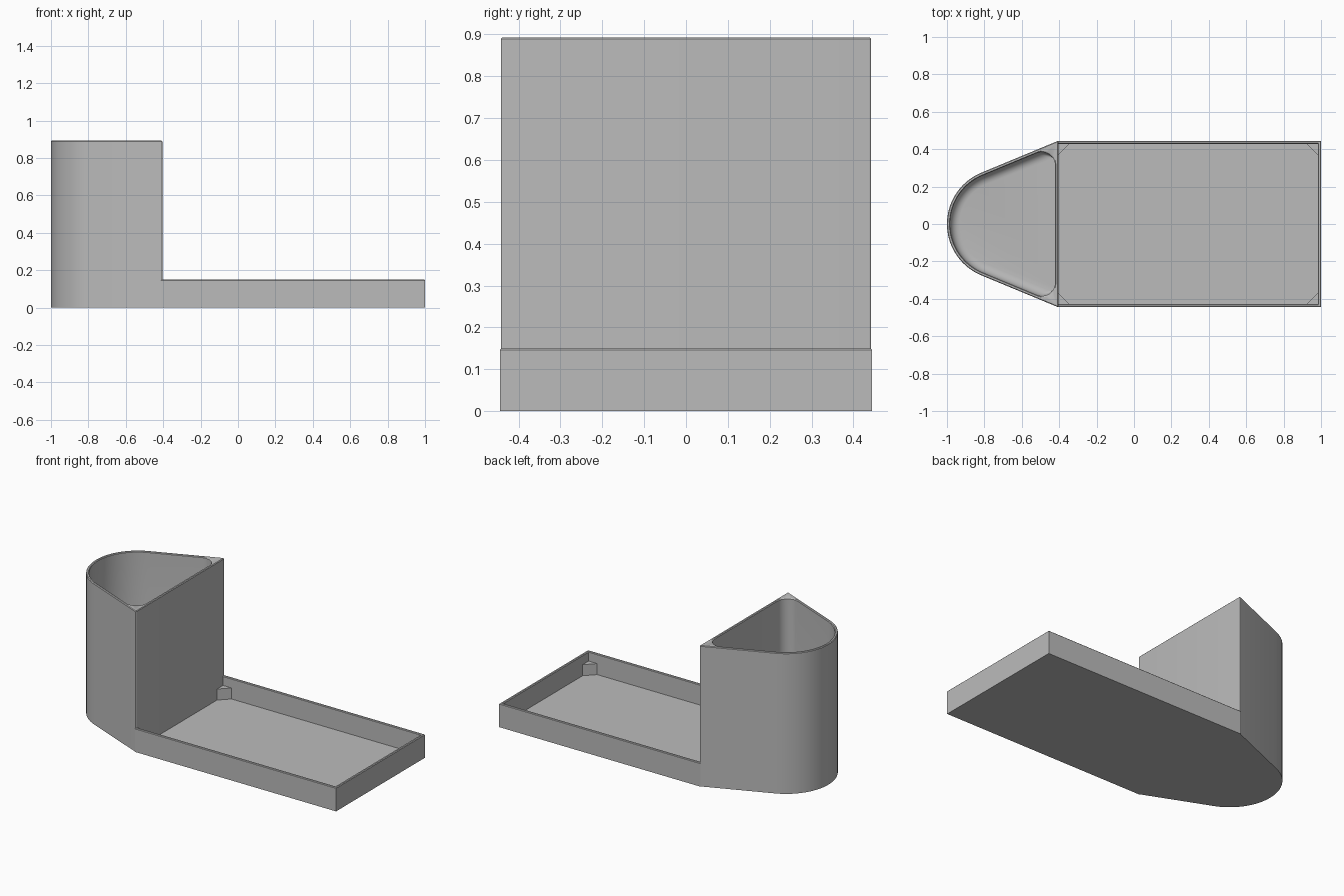
import bpy
import bmesh
from math import sin, cos, acos, atan2, hypot, pi

cube = bpy.data.objects.get("Cube")
if cube:
    bpy.data.objects.remove(cube, do_unlink=True)

grey = bpy.data.materials.new("plain_grey")
grey.use_nodes = True
colour = (0.5, 0.5, 0.5, 1)
grey.diffuse_color = colour
grey.node_tree.nodes["Principled BSDF"].inputs["Base Color"].default_value = colour

HALF = 0.445       # half width of the body
JOIN = -0.405      # plane where cup meets tray
RADIUS = 0.297     # rounded nose of the cup
NOSE = RADIUS - 1  # centre of the nose
WALL = 0.017
FLOOR = 0.02
SOFT = 0.004       # softened rim
CUP_TOP = 0.893
TRAY_TOP = 0.15

# direction of the tangent from nose to body corner
TANGENT = (atan2(HALF, JOIN - NOSE)
           + acos(RADIUS / hypot(HALF, JOIN - NOSE)))


def cup_ring(radius, right, fillet, z):
    """Teardrop outline: flat right side, filleted corners, round nose."""
    cx = right - fillet
    cy = (radius - fillet - cos(TANGENT) * (cx - NOSE)) / sin(TANGENT)
    half = [(cx + fillet * cos(TANGENT * i / 10),
             cy + fillet * sin(TANGENT * i / 10)) for i in range(11)]
    for i in range(21):
        a = TANGENT + (pi - TANGENT) * i / 20
        half.append((NOSE + radius * cos(a), radius * sin(a)))
    outline = half + [(x, -y) for x, y in reversed(half[:-1])]
    return [(x, y, z) for x, y in outline]


def box_ring(left, inset, z):
    right, side = 1 - inset, HALF - inset
    return [(right, -side, z), (right, side, z), (left, side, z), (left, -side, z)]


def loft(name, rings, smooth=True):
    """Skin a stack of matching rings and cap both ends."""
    bm = bmesh.new()
    loops = [[bm.verts.new(p) for p in ring] for ring in rings]
    for low, high in zip(loops, loops[1:]):
        for i in range(len(low)):
            j = (i + 1) % len(low)
            bm.faces.new((low[i], low[j], high[j], high[i]))
    bm.faces.new(loops[0][::-1])
    bm.faces.new(loops[-1])
    bmesh.ops.recalc_face_normals(bm, faces=bm.faces)
    mesh = bpy.data.meshes.new(name)
    bm.to_mesh(mesh)
    bm.free()
    mesh.materials.append(grey)
    obj = bpy.data.objects.new(name, mesh)
    bpy.context.collection.objects.link(obj)
    if smooth:
        bpy.ops.object.select_all(action='DESELECT')
        obj.select_set(True)
        bpy.context.view_layer.objects.active = obj
        bpy.ops.object.shade_smooth_by_angle(angle=pi / 6)
    return obj


# Cup: outer skin, softened rim, inner wall and rounded floor edge
inner = RADIUS - WALL
inner_right = JOIN - WALL
rings = [
    cup_ring(RADIUS, JOIN, 0.005, 0),
    cup_ring(RADIUS, JOIN, 0.005, CUP_TOP - SOFT),
    cup_ring(RADIUS - SOFT, JOIN - SOFT, 0.001, CUP_TOP),
    cup_ring(inner + SOFT, inner_right + SOFT, 0.07, CUP_TOP),
    cup_ring(inner, inner_right, 0.07, CUP_TOP - SOFT),
]
ROUND = 0.05
for i in range(7):
    a = pi / 2 * i / 6
    inset = ROUND * (1 - cos(a))
    rings.append(cup_ring(inner - inset, inner_right, 0.07 - inset,
                          FLOOR + ROUND * (1 - sin(a))))
loft("cup", rings)

# Tray: its left end is buried in the cup wall
buried = JOIN - 0.007
lip = JOIN - 0.002
loft("tray", [
    box_ring(buried, 0, 0),
    box_ring(buried, 0, TRAY_TOP - SOFT),
    box_ring(buried, SOFT, TRAY_TOP),
    box_ring(lip, WALL - SOFT, TRAY_TOP),
    box_ring(lip, WALL, TRAY_TOP - SOFT),
    box_ring(lip, WALL, FLOOR),
], smooth=False)

# Triangular corner supports inside the tray
LEG = 0.06
for end, x, inward in (("left", 1 - WALL, -1), ("right", JOIN, 1)):
    for depth, side in (("front", -1), ("back", 1)):
        y = side * (HALF - WALL)
        corner = [(x, y), (x + inward * LEG, y), (x, y - side * LEG)]
        loft(f"{depth}_{end}_support",
             [[(px, py, z) for px, py in corner] for z in (FLOOR, 0.09)],
             smooth=False)
